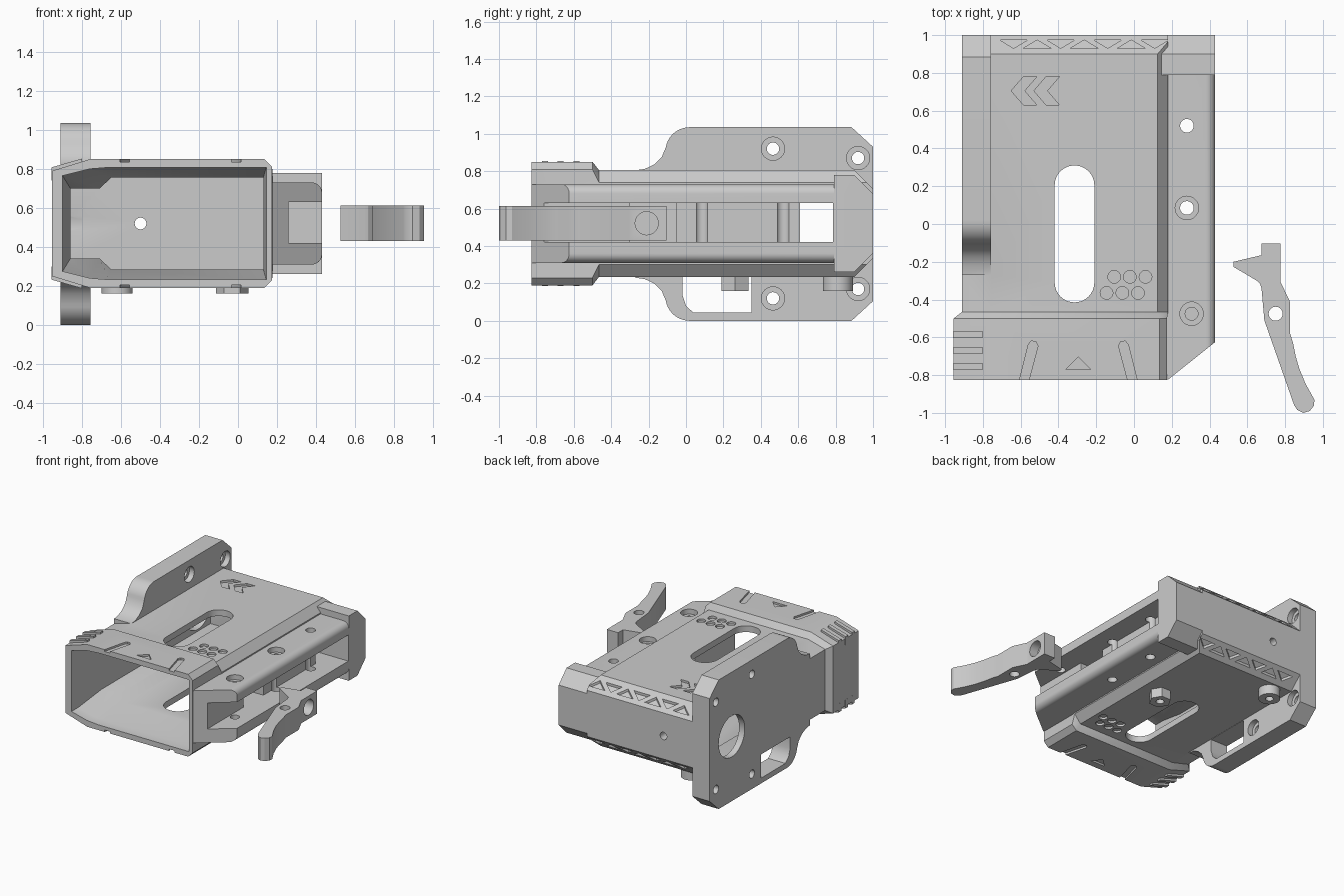
import bpy, bmesh
from math import sin, cos, pi, radians

if "Cube" in bpy.data.objects:
    bpy.data.objects.remove(bpy.data.objects["Cube"])

MID = 0.52  # height of the housing's mirror plane


def loft(name, axis, sections):
    """Closed solid through equal-length outlines placed along one axis."""
    bm = bmesh.new()
    rings = []
    for d, pts in sections:
        place = {'x': lambda p: (d, p[0], p[1]), 'y': lambda p: (p[0], d, p[1]),
                 'z': lambda p: (p[0], p[1], d)}[axis]
        rings.append([bm.verts.new(place(p)) for p in pts])
    n = len(rings[0])
    for r, s in zip(rings, rings[1:]):
        for i in range(n):
            bm.faces.new((r[i], r[(i + 1) % n], s[(i + 1) % n], s[i]))
    bm.faces.new(rings[0])
    bm.faces.new(rings[-1])
    bmesh.ops.recalc_face_normals(bm, faces=bm.faces)
    me = bpy.data.meshes.new(name)
    bm.to_mesh(me)
    bm.free()
    ob = bpy.data.objects.new(name, me)
    bpy.context.collection.objects.link(ob)
    return ob


def prism(axis, pts, a, b, name="tool"):
    return loft(name, axis, [(a, pts), (b, pts)])


def box(x0, x1, y0, y1, z0, z1):
    return prism('z', [(x0, y0), (x1, y0), (x1, y1), (x0, y1)], z0, z1)


def arc(cx, cy, r, a0, a1, n):
    return [(cx + r * cos(radians(a0 + (a1 - a0) * i / n)),
             cy + r * sin(radians(a0 + (a1 - a0) * i / n))) for i in range(n + 1)]


def circle(cx, cy, r, n=32):
    return arc(cx, cy, r, 0, 360, n)[:-1]


def mirrored(pts, mid=MID):
    return pts + [(x, 2 * mid - z) for x, z in reversed(pts)]


def combine(ob, tools, op):
    bpy.context.view_layer.objects.active = ob
    for t in tools:
        m = ob.modifiers.new("bool", 'BOOLEAN')
        m.operation, m.solver, m.object = op, 'EXACT', t
        bpy.ops.object.modifier_apply(modifier=m.name)
        bpy.data.objects.remove(t)


def both_sides(axis, pts, a, b, shear=False):
    """A tool for the top and its mirror image for the underside."""
    out = []
    for flip in (False, True):
        t = prism(axis, pts, a, b)
        for v in t.data.vertices:
            if shear:
                v.co.z -= v.co.y - 0.9
            if flip:
                v.co.z = 2 * MID - v.co.z
        if flip:
            t.data.flip_normals()
        out.append(t)
    return out


def smooth(ob):
    bpy.ops.object.select_all(action='DESELECT')
    ob.select_set(True)
    bpy.context.view_layer.objects.active = ob
    bpy.ops.object.shade_smooth_by_angle(angle=radians(30))


# Housing: wide collar at the front tapering into the main shell
collar = mirrored([(-0.955, 0.79), (-0.76, 0.85), (0.135, 0.85), (0.175, 0.81)])
shell = mirrored([(-0.91, 0.765), (-0.76, 0.805), (0.125, 0.805), (0.18, 0.74)])
housing = loft("housing", 'y', [(-0.825, collar), (-0.5, collar), (-0.465, shell), (1.0, shell)])

# Slope at the rear edge, top and bottom
slope = [(0.9, 0.805), (1.05, 0.655), (1.05, 0.95), (0.9, 0.95)]
combine(housing, both_sides('x', slope, -0.8, 0.6), 'DIFFERENCE')

# Lever rail with rounded outer corners and an angled front
rail = prism('y', mirrored([(0.15, 0.73)] + arc(0.38, 0.68, 0.05, 90, 0, 8)), -0.9, 0.85)
combine(rail, [prism('z', [(0.0, -0.968), (0.178, -0.826), (0.6, -0.489), (0.6, -1.1), (0.0, -1.1)], 0, 1),
               box(0.1, 0.178, -1, -0.8, 0, 1)], 'DIFFERENCE')
# Rear block closing the rail
block = prism('x', mirrored([(0.79, 0.78), (0.9, 0.78), (1.0, 0.68)]), 0.13, 0.43)
# Mounting plate on the left
plate_edge = ([(-0.27, 0.75), (-0.27, 0.805), (-0.22, 0.812), (-0.17, 0.836), (-0.13, 0.875)]
              + arc(0.02, 0.905, 0.13, 170, 90, 10) + [(0.885, 1.035), (1.0, 0.93)])
plate = prism('x', mirrored(plate_edge, 0.5175), -0.91, -0.757)
# Bosses under the floor and finger ribs on the collar
bosses = [prism('z', circle(-0.62, 0.812, 0.08), 0.16, 0.26),
          prism('z', circle(-0.03, 0.262, 0.083, 6), 0.16, 0.26)]
ribs = []
for y in (-0.585, -0.67, -0.755):
    ribs += both_sides('y', [(-0.957, 0.74), (-0.957, 0.808), (-0.8, 0.853), (-0.8, 0.8)],
                       y - 0.016, y + 0.016)
combine(housing, [rail, block, plate] + bosses + ribs, 'UNION')

# Inner cavity with a flared mouth
mouth = mirrored([(-0.9, 0.765), (-0.76, 0.8), (-0.66, 0.808), (0.145, 0.808)])
inner = mirrored([(-0.86, 0.70), (-0.71, 0.70), (-0.65, 0.755), (0.13, 0.755)])
cuts = [loft("cavity", 'y', [(-0.84, mouth), (-0.74, mouth), (-0.5, inner), (0.88, inner)])]

# Viewing slot through top and floor
cuts.append(prism('z', arc(-0.315, 0.205, 0.105, 0, 180, 16)
                  + arc(-0.315, -0.31, 0.105, 180, 360, 16), 0, 1.1))
# Lever channel and its two openings into the cavity
cuts += [box(0.26, 0.5, -0.9, 0.785, 0.42, 0.63),
         box(0.1, 0.27, 0.61, 0.785, 0.42, 0.63),
         box(0.1, 0.27, -0.3, -0.05, 0.42, 0.63)]
# Rail pin holes
cuts += [prism('z', circle(0.28, 0.52, 0.036), 0.2, 0.85),
         prism('z', circle(0.28, 0.085, 0.036), 0.2, 0.85),
         prism('z', circle(0.28, 0.085, 0.062), 0.69, 0.85),
         prism('z', circle(0.305, -0.475, 0.034), 0.34, 0.85),
         prism('z', circle(0.305, -0.475, 0.062), 0.69, 0.85)]
# Plate screw holes, trigger window, round side opening, rear hole
for y, z in ((0.465, 0.92), (0.92, 0.87), (0.465, 0.12), (0.92, 0.17)):
    cuts += [prism('x', circle(y, z, 0.033), -1, -0.7)]
    if y < 0.9:
        cuts += [prism('x', circle(y, z, 0.062), -0.80, -0.7)]
    else:
        cuts += [prism('x', circle(y, z, 0.062), -0.80, -0.755)]
cuts += [prism('x', [(-0.02, 0.233), (-0.02, 0.14), (0.0, 0.08), (0.04, 0.043), (0.35, 0.043), (0.35, 0.233)], -1, -0.7),
         prism('x', circle(0.72, 0.52, 0.165, 48), -1, -0.8),
         prism('y', circle(-0.5, 0.52, 0.03), 0.85, 1.1)]
for x, y in ((-0.62, 0.812), (-0.03, 0.262)):
    cuts.append(prism('z', circle(x, y, 0.03), 0.1, 0.22))

# Engraved decoration: triangles on the rear slope
for i in range(7):
    x, s = -0.637 + 0.1245 * i, (-1) ** i
    tri = [(x - 0.073, 0.952 + s * 0.022), (x + 0.073, 0.952 + s * 0.022), (x, 0.952 - s * 0.022)]
    cuts += both_sides('z', tri, 0.785, 0.84, shear=True)
# Dots, collar slashes and the collar triangle
for i in range(3):
    for x, y in ((-0.105, -0.28), (-0.145, -0.365)):
        cuts += both_sides('z', circle(x + 0.083 * i, y, 0.034, 12), 0.788, 0.9)
slash = [(-0.61, -0.84), (-0.56, -0.84), (-0.508, -0.645), (-0.52, -0.622), (-0.545, -0.62), (-0.56, -0.64)]
for pts in (slash, [(-0.59 - x, y) for x, y in slash],
            [(-0.36, -0.77), (-0.23, -0.77), (-0.295, -0.705)]):
    cuts += both_sides('z', pts, 0.835, 0.9)
# Chevrons on the top only
for x in (-0.65, -0.53):
    cuts.append(prism('z', [(x, 0.705), (x + 0.065, 0.78), (x + 0.135, 0.78), (x + 0.07, 0.705),
                            (x + 0.135, 0.63), (x + 0.065, 0.63)], 0.788, 0.9))
combine(housing, cuts, 'DIFFERENCE')
smooth(housing)

# Release lever lying beside the housing
outline = [(0.675, -0.103), (0.775, -0.103), (0.775, -0.305), (0.825, -0.41), (0.825, -0.575),
           (0.842, -0.63), (0.856, -0.70), (0.875, -0.765), (0.908, -0.845), (0.955, -0.93),
           (0.953, -0.962), (0.93, -0.99), (0.895, -1.0), (0.865, -0.985), (0.848, -0.96),
           (0.69, -0.51), (0.675, -0.34), (0.667, -0.315), (0.65, -0.30),
           (0.527, -0.227), (0.527, -0.2), (0.675, -0.165)]
lever = prism('z', outline, 0.43, 0.613, "release_lever")
combine(lever, [prism('z', circle(0.75, -0.475, 0.037), 0.3, 0.7),
                prism('x', circle(-0.21, 0.5215, 0.062), 0.7, 0.9)], 'DIFFERENCE')
smooth(lever)
